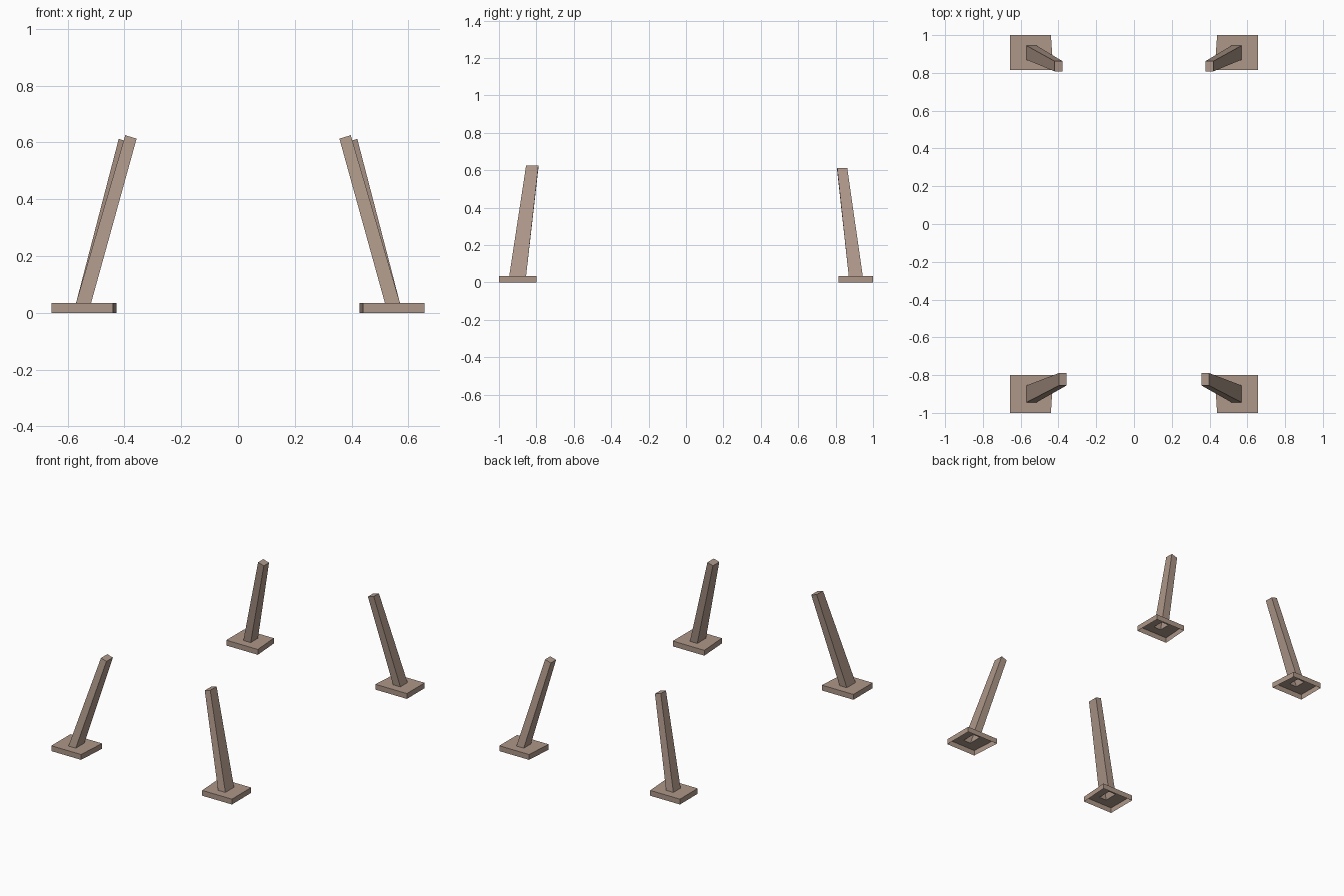
import bpy
import bmesh

cube = bpy.data.objects.get("Cube")
if cube:
    bpy.data.objects.remove(cube, do_unlink=True)

wood = bpy.data.materials.new("grey_brown")
wood.use_nodes = True
colour = (0.42, 0.31, 0.25, 1.0)
wood.diffuse_color = colour
wood.node_tree.nodes["Principled BSDF"].inputs["Base Color"].default_value = colour


def ring(bm, sx, sy, x_in, x_out, y_near, y_far, z_in, z_out, taper=0.0):
    """Four corners in one quadrant; the near inner corner may flare."""
    corners = [(x_in - taper, y_near, z_in), (x_out, y_near, z_out),
               (x_out, y_far, z_out), (x_in, y_far, z_in)]
    return [bm.verts.new((sx * x, sy * y, z)) for x, y, z in corners]


def leg(name, sx, sy, rings):
    """Open-bottomed foot and slanted post, lofted ring by ring, capped on top."""
    bm = bmesh.new()
    loops = [ring(bm, sx, sy, *r) for r in rings]
    for a, b in zip(loops, loops[1:]):
        for i in range(4):
            j = (i + 1) % 4
            bm.faces.new((a[i], a[j], b[j], b[i]))
    bm.faces.new(loops[-1])
    if sx * sy < 0:
        bmesh.ops.reverse_faces(bm, faces=bm.faces[:])
    mesh = bpy.data.meshes.new(name)
    bm.to_mesh(mesh)
    bm.free()
    mesh.materials.append(wood)
    bpy.context.collection.objects.link(bpy.data.objects.new(name, mesh))


# Rings: foot bottom, foot top, post base, post top
foot_h = 0.035
front = [(0.44, 0.656, 0.80, 1.0, 0, 0, 0.013),
         (0.44, 0.656, 0.80, 1.0, foot_h, foot_h, 0.013),
         (0.517, 0.57, 0.855, 0.945, foot_h, foot_h),
         (0.357, 0.397, 0.789, 0.855, 0.613, 0.625)]
back = [(0.44, 0.656, 0.815, 1.0, 0, 0, 0.013),
        (0.44, 0.656, 0.815, 1.0, foot_h, foot_h, 0.013),
        (0.517, 0.57, 0.87, 0.945, foot_h, foot_h),
        (0.378, 0.42, 0.808, 0.862, 0.60, 0.612)]

for side, sx in (("left", 1), ("right", -1)):
    leg("front_" + side + "_leg", sx, -1, front)
    leg("back_" + side + "_leg", sx, 1, back)
